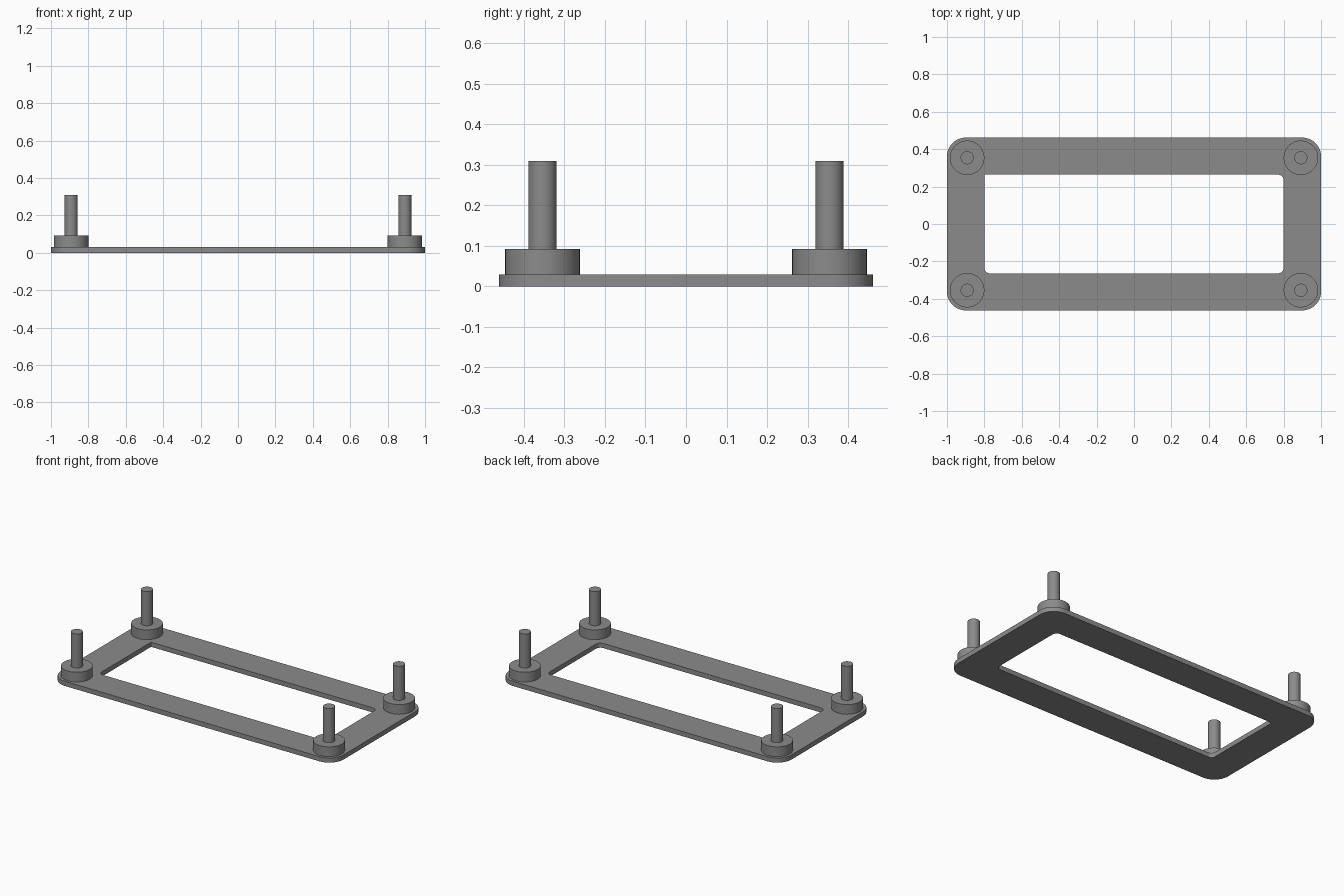
import bpy, bmesh, math

if "Cube" in bpy.data.objects:
    bpy.data.objects.remove(bpy.data.objects["Cube"])

grey = bpy.data.materials.new("mid grey")
grey.diffuse_color = (0.26, 0.26, 0.26, 1)
grey.use_nodes = True
grey.node_tree.nodes["Principled BSDF"].inputs["Base Color"].default_value = grey.diffuse_color

PLATE_TOP, BOSS_TOP, PEG_TOP = 0.03, 0.092, 0.31


def rounded_rect(hx, hy, radii, steps=10):
    """Counter-clockwise outline; radii start at the +x +y corner."""
    pts = []
    for i, (sx, sy) in enumerate([(1, 1), (-1, 1), (-1, -1), (1, -1)]):
        r = radii[i]
        if r == 0:
            pts.append((sx * hx, sy * hy))
            continue
        for k in range(steps + 1):
            a = math.pi / 2 * (i + k / steps)
            pts.append((sx * (hx - r) + r * math.cos(a),
                        sy * (hy - r) + r * math.sin(a)))
    return pts


def finish(name, bm):
    mesh = bpy.data.meshes.new(name)
    bm.to_mesh(mesh)
    bm.free()
    mesh.materials.append(grey)
    obj = bpy.data.objects.new(name, mesh)
    bpy.context.collection.objects.link(obj)
    bpy.context.view_layer.objects.active = obj
    bpy.ops.object.select_all(action='DESELECT')
    obj.select_set(True)
    bpy.ops.object.shade_smooth_by_angle(angle=math.radians(30))
    return obj


# Flat frame plate with a rectangular opening (one opening corner is square)
bm = bmesh.new()
edges = []
for loop in (rounded_rect(1.0, 0.462, [0.1] * 4),
             rounded_rect(0.8, 0.264, [0.03, 0, 0.03, 0.03])):
    vs = [bm.verts.new((x, y, 0)) for x, y in loop]
    edges += [bm.edges.new((vs[i - 1], vs[i])) for i in range(len(vs))]
bmesh.ops.triangle_fill(bm, edges=edges, use_beauty=True)
ext = bmesh.ops.extrude_face_region(bm, geom=bm.faces[:], use_keep_orig=True)
bmesh.ops.translate(bm, vec=(0, 0, PLATE_TOP),
                    verts=[g for g in ext["geom"] if isinstance(g, bmesh.types.BMVert)])
bmesh.ops.recalc_face_normals(bm, faces=bm.faces[:])
finish("frame_plate", bm)


# Stepped corner posts: wide boss with a slim peg, lathed from a profile
def post(name, cx, cy, sides=48):
    bm = bmesh.new()
    profile = [(0.092, PLATE_TOP), (0.092, BOSS_TOP), (0.035, BOSS_TOP), (0.035, PEG_TOP)]
    rings = [[bm.verts.new((cx + r * math.cos(2 * math.pi * k / sides),
                            cy + r * math.sin(2 * math.pi * k / sides), z))
              for k in range(sides)] for r, z in profile]
    for low, high in zip(rings, rings[1:]):
        for k in range(sides):
            n = (k + 1) % sides
            bm.faces.new((low[k], low[n], high[n], high[k]))
    bm.faces.new(rings[-1])
    bm.faces.new(rings[0][::-1])
    finish(name, bm)


for sx, side in ((-1, "left"), (1, "right")):
    for sy, end in ((-1, "front"), (1, "back")):
        post(f"{end}_{side}_post", sx * 0.892, sy * 0.354)
